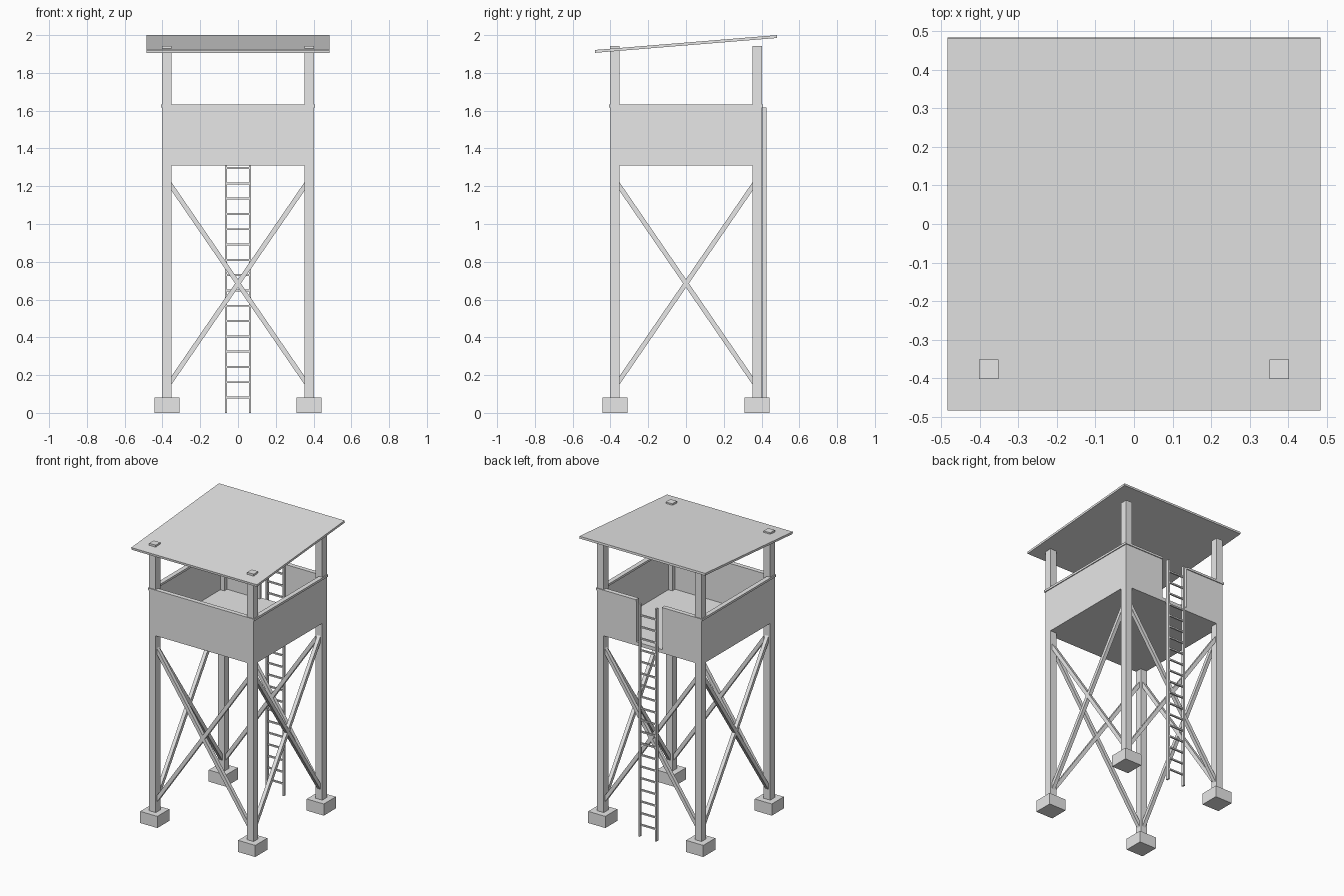
import bpy
import math
from mathutils import Vector

if "Cube" in bpy.data.objects:
    bpy.data.objects.remove(bpy.data.objects["Cube"])

mat = bpy.data.materials.new("plain grey")
mat.diffuse_color = (0.8, 0.8, 0.8, 1)
mat.use_nodes = True
mat.node_tree.nodes["Principled BSDF"].inputs["Base Color"].default_value = mat.diffuse_color


def box(name, lo, hi):
    """Axis-aligned box between two corners."""
    lo, hi = Vector(lo), Vector(hi)
    bpy.ops.mesh.primitive_cube_add(size=1, location=(lo + hi) / 2)
    ob = bpy.context.object
    ob.name = name
    ob.scale = hi - lo
    ob.data.materials.append(mat)
    return ob


def beam(name, a, b, width):
    """Square bar running from a to b."""
    a, b = Vector(a), Vector(b)
    d = b - a
    h = width / 2
    ob = box(name, (-h, -h, -d.length / 2), (h, h, d.length / 2))
    ob.location = (a + b) / 2
    ob.rotation_mode = 'QUATERNION'
    ob.rotation_quaternion = d.to_track_quat('Z', 'Y')
    return ob


P, H = 0.377, 0.025          # post centre and half width
OUT = P + H                  # outer face of posts and walls
FLOOR, TOP = 1.311, 1.632    # wall bottom and top
T, CAP, GAP = 0.02, 0.015, 0.1

# Posts on square footings
for sx in (-1, 1):
    for sy in (-1, 1):
        x, y = sx * P, sy * P
        box("footing", (x - 0.066, y - 0.066, 0), (x + 0.066, y + 0.066, 0.081))
        box("post", (x - H, y - H, 0.08), (x + H, y + H, 1.942))

# Crossed braces on all four sides
for s in (-1, 1):
    for e in (-1, 1):
        beam("brace", (-e * P, s * P, 0.136), (e * P, s * P, 1.235), 0.025)
        beam("side_brace", (s * P, -e * P, 0.136), (s * P, e * P, 1.235), 0.025)

# Platform floor
box("floor", (-OUT, -OUT, FLOOR), (OUT, OUT, FLOOR + 0.025))


# Parapet walls with cap rails; the back one is split for the ladder
def wall(name, x0, x1, y0, y1, grow_x, grow_y):
    box(name, (x0, y0, FLOOR), (x1, y1, TOP - CAP))
    box(name + "_cap", (x0 - grow_x[0], y0 - grow_y[0], TOP - CAP),
        (x1 + grow_x[1], y1 + grow_y[1], TOP))


g = 0.006
wall("front_wall", -OUT, OUT, -OUT, -OUT + T, (g, g), (g, g))
wall("left_wall", -OUT, -OUT + T, -OUT + T, OUT - T, (g, g), (0, 0))
wall("right_wall", OUT - T, OUT, -OUT + T, OUT - T, (g, g), (0, 0))
wall("back_wall_left", -OUT, -GAP, OUT - T, OUT, (g, 0), (g, g))
wall("back_wall_right", GAP, OUT, OUT - T, OUT, (0, g), (g, g))

# Ladder at the back
for s in (-1, 1):
    box("ladder_rail", (s * 0.064 - 0.006, 0.404, 0), (s * 0.064 + 0.006, 0.425, 1.618))
for i in range(1, 20):
    z = 0.081 * i
    box("ladder_rung", (-0.06, 0.409, z - 0.005), (0.06, 0.42, z + 0.005))

# Sloping roof slab
angle = math.radians(4.65)
roof = box("roof", (-0.484, -0.484, -0.0075), (0.484, 0.484, 0.0075))
roof.rotation_euler.x = angle
roof.location.z = 1.953
